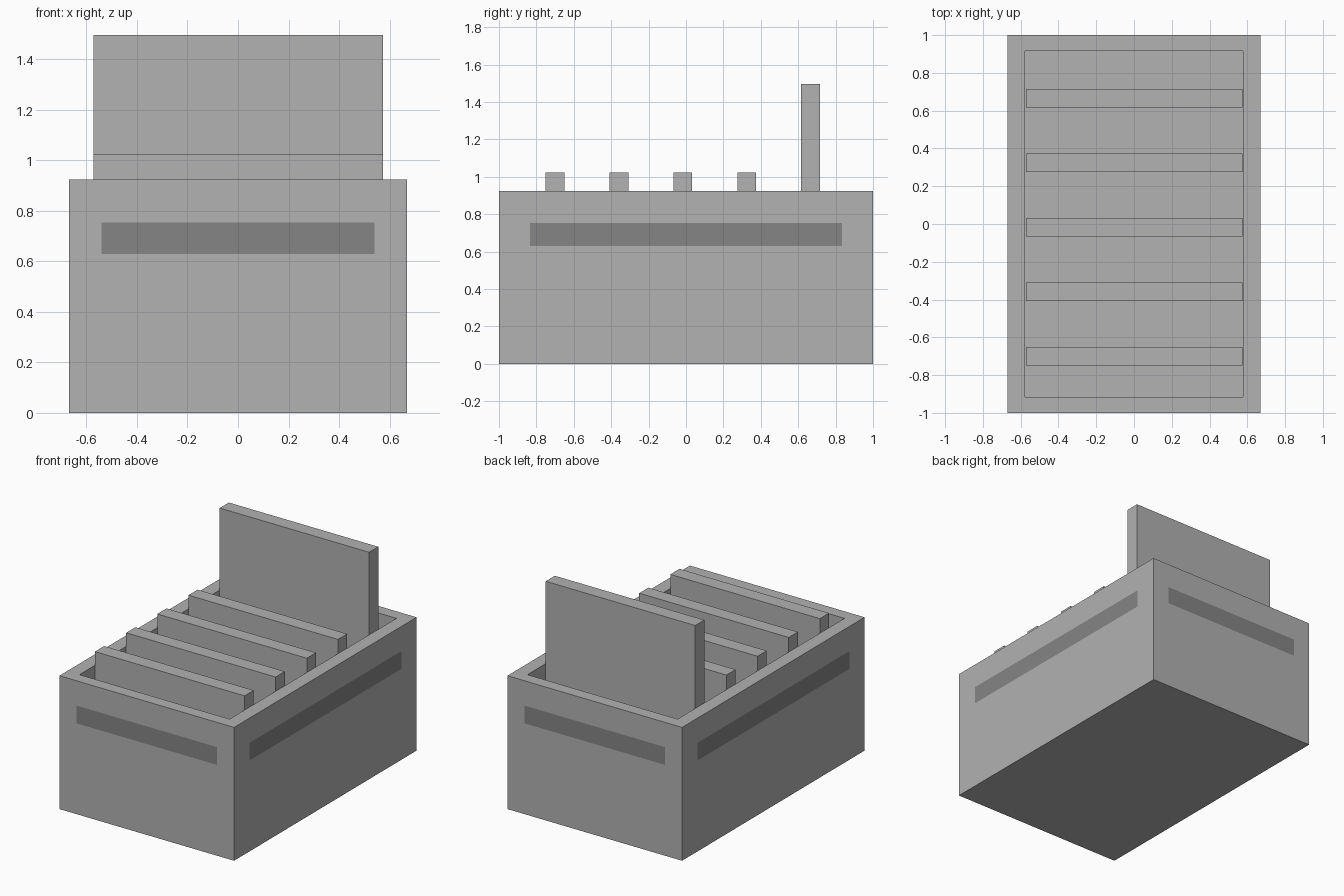
import bpy
import bmesh
from mathutils import Matrix, Vector

if "Cube" in bpy.data.objects:
    bpy.data.objects.remove(bpy.data.objects["Cube"], do_unlink=True)


def material(name, value):
    mat = bpy.data.materials.new(name)
    mat.use_nodes = True
    colour = (value, value, value, 1)
    mat.diffuse_color = colour
    mat.node_tree.nodes["Principled BSDF"].inputs["Base Color"].default_value = colour
    return mat


LIGHT = material("light grey", 0.445)
DARK = material("dark grey", 0.235)


def block(low, high):
    """Return a bmesh box between two corners."""
    low, high = Vector(low), Vector(high)
    bm = bmesh.new()
    place = Matrix.Translation((low + high) / 2) @ Matrix.Diagonal((*(high - low), 1))
    bmesh.ops.create_cube(bm, size=1, matrix=place)
    return bm


def finish(bm, name, mats):
    mesh = bpy.data.meshes.new(name)
    bm.to_mesh(mesh)
    bm.free()
    for mat in mats:
        mesh.materials.append(mat)
    obj = bpy.data.objects.new(name, mesh)
    bpy.context.collection.objects.link(obj)
    return obj


WIDTH, DEPTH, HEIGHT = 0.67, 1.0, 0.925
INNER_X, INNER_Y, FLOOR = 0.576, 0.915, 0.09
BAND_X, BAND_Y, BAND_LOW, BAND_HIGH = 0.54, 0.833, 0.63, 0.753

# Open crate: inset the top, then push it down to the floor
bm = block((-WIDTH, -DEPTH, 0), (WIDTH, DEPTH, HEIGHT))
top = max(bm.faces, key=lambda f: f.calc_center_median().z)
bmesh.ops.inset_region(bm, faces=[top], thickness=0.05)
for v in top.verts:
    v.co.x = INNER_X if v.co.x > 0 else -INNER_X
    v.co.y = INNER_Y if v.co.y > 0 else -INNER_Y
cavity = bmesh.ops.extrude_discrete_faces(bm, faces=[top])["faces"][0]
for v in cavity.verts:
    v.co.z = FLOOR

# Painted bands: cut the outer walls along the band edges
cuts = [((0, 0, z), (0, 0, 1)) for z in (BAND_LOW, BAND_HIGH)]
cuts += [((s * BAND_X, 0, 0), (1, 0, 0)) for s in (-1, 1)]
cuts += [((0, s * BAND_Y, 0), (0, 1, 0)) for s in (-1, 1)]
for point, normal in cuts:
    bmesh.ops.bisect_plane(bm, geom=bm.verts[:] + bm.edges[:] + bm.faces[:],
                           plane_co=point, plane_no=normal)
bm.normal_update()
for f in bm.faces:
    c = f.calc_center_median()
    on_side = abs(c.x) > WIDTH - 0.01 and abs(c.y) < BAND_Y
    on_end = abs(c.y) > DEPTH - 0.01 and abs(c.x) < BAND_X
    if BAND_LOW < c.z < BAND_HIGH and (on_side or on_end):
        f.material_index = 1
finish(bm, "crate", [LIGHT, DARK])

# Four low dividers and a tall rear panel, evenly spaced
for i in range(5):
    y = -0.7 + i * 0.3415
    tall = i == 4
    bm = block((-0.572, y - 0.05, FLOOR), (0.575, y + 0.05, 1.497 if tall else 1.023))
    finish(bm, "rear_panel" if tall else f"divider_{i + 1}", [LIGHT])
